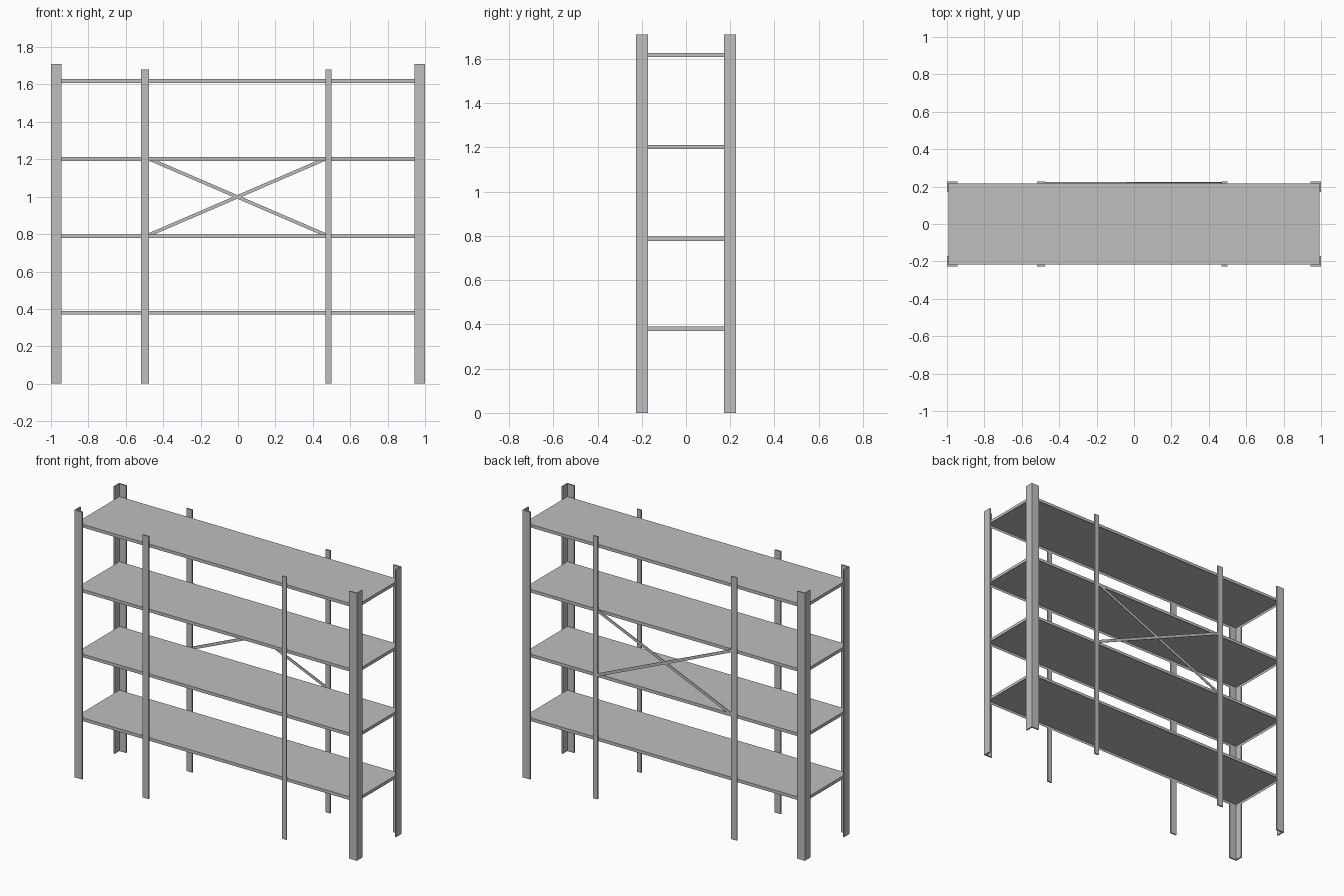
import bpy, bmesh, math
from mathutils import Matrix, Vector

cube = bpy.data.objects.get("Cube")
if cube:
    bpy.data.objects.remove(cube, do_unlink=True)

# Single painted-steel colour
steel = bpy.data.materials.new("grey_steel")
steel.use_nodes = True
GREY = (0.52, 0.52, 0.52, 1)
steel.diffuse_color = GREY
steel.node_tree.nodes["Principled BSDF"].inputs["Base Color"].default_value = GREY

HEIGHT, HALF_X, HALF_Y = 1.71, 1.0, 0.226
FLANGE, SHEET = 0.055, 0.009


def finish(name, bm):
    bmesh.ops.recalc_face_normals(bm, faces=bm.faces)
    mesh = bpy.data.meshes.new(name)
    bm.to_mesh(mesh)
    bm.free()
    mesh.materials.append(steel)
    obj = bpy.data.objects.new(name, mesh)
    bpy.context.collection.objects.link(obj)
    return obj


def box(bm, low, high):
    low, high = Vector(low), Vector(high)
    matrix = Matrix.Translation((low + high) / 2) @ Matrix.Diagonal((*(high - low), 1))
    return bmesh.ops.create_cube(bm, size=1, matrix=matrix)


# Corner posts: L-shaped angle profile extruded upward
def corner_post(name, sx, sy):
    f, t = FLANGE, SHEET
    outline = [(0, 0), (f, 0), (f, t), (t, t), (t, f), (0, f)]
    bm = bmesh.new()
    verts = [bm.verts.new((sx * (HALF_X - u), sy * (HALF_Y - v), 0)) for u, v in outline]
    base = bm.faces.new(verts)
    top = bmesh.ops.extrude_face_region(bm, geom=[base])["geom"]
    moved = [g for g in top if isinstance(g, bmesh.types.BMVert)]
    bmesh.ops.translate(bm, verts=moved, vec=(0, 0, HEIGHT))
    finish(name, bm)


# Shelves: folded sheet trays, hollow underneath
def shelf(name, top):
    bm = bmesh.new()
    x, y = HALF_X - SHEET, HALF_Y - SHEET
    box(bm, (-x, -y, top - 0.02), (x, y, top))
    bm.normal_update()
    under = min(bm.faces, key=lambda face: face.calc_center_median().z)
    bmesh.ops.inset_region(bm, faces=[under], thickness=0.006)
    bmesh.ops.translate(bm, verts=under.verts[:], vec=(0, 0, 0.014))
    finish(name, bm)


# Intermediate flat uprights
def upright(name, x0, x1, sy):
    bm = bmesh.new()
    ys = sorted((sy * HALF_Y, sy * (HALF_Y - SHEET)))
    box(bm, (x0, ys[0], 0), (x1, ys[1], 1.68))
    finish(name, bm)


# Diagonal back braces
def brace(name, start, end, y):
    a, b = Vector((start[0], y, start[1])), Vector((end[0], y, end[1]))
    span = b - a
    bm = bmesh.new()
    box(bm, (-span.length / 2, -0.002, -0.009), (span.length / 2, 0.002, 0.009))
    turn = Matrix.Rotation(-math.atan2(span.z, span.x), 4, 'Y')
    bm.transform(Matrix.Translation((a + b) / 2) @ turn)
    finish(name, bm)


for side, sy in (("front", -1), ("back", 1)):
    corner_post(side + "_right_corner_post", -1, sy)
    corner_post(side + "_left_corner_post", 1, sy)
    upright(side + "_right_upright", -0.518, -0.476, sy)
    upright(side + "_left_upright", 0.469, 0.5, sy)

for i, top in enumerate((0.39, 0.798, 1.212, 1.628)):
    shelf(f"shelf_{i + 1}", top)

brace("rising_brace", (-0.478, 0.795), (0.47, 1.203), 0.2195)
brace("falling_brace", (-0.478, 1.203), (0.47, 0.795), 0.2235)
